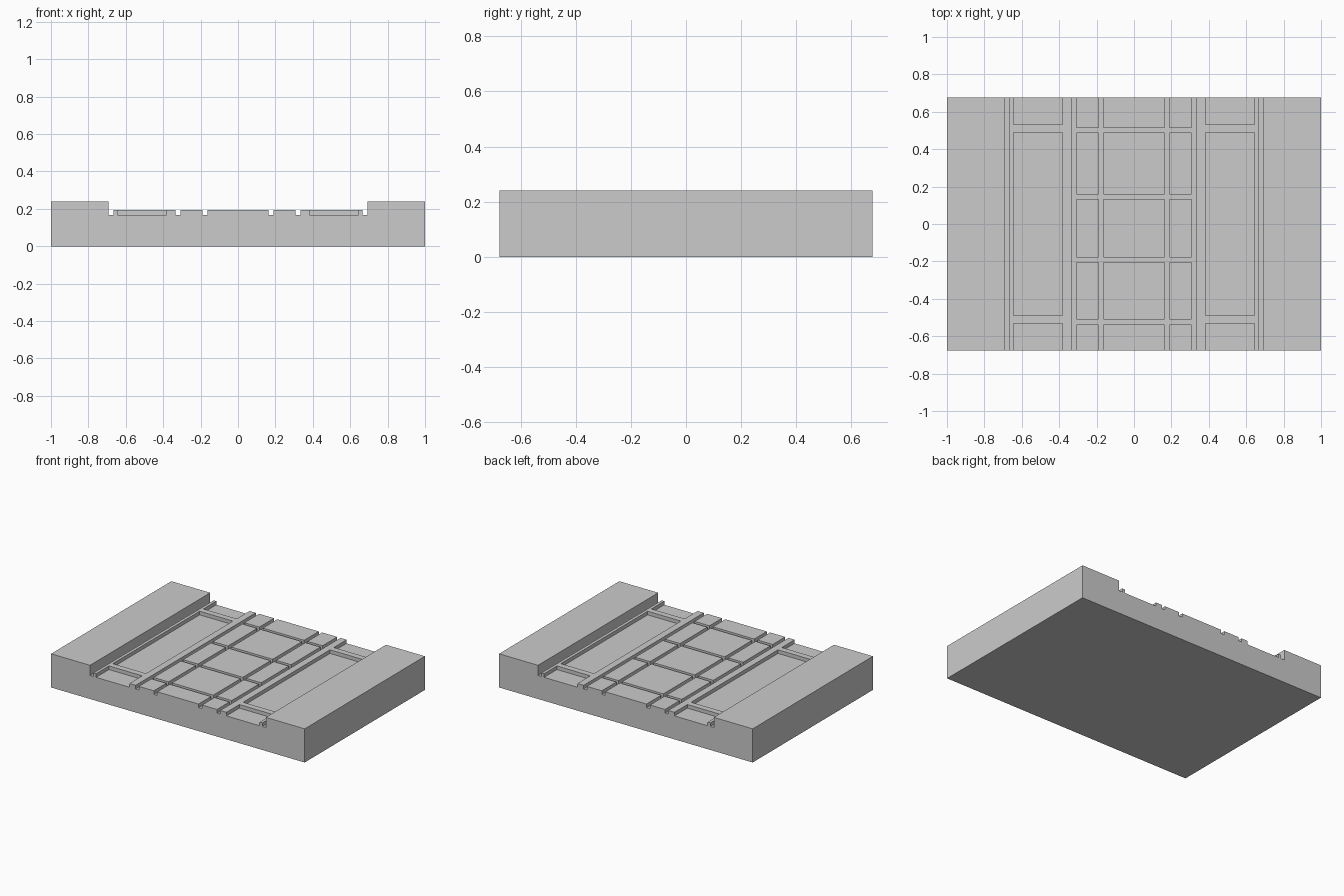
import bpy, bmesh

if "Cube" in bpy.data.objects:
    bpy.data.objects.remove(bpy.data.objects["Cube"])

HALF_Y = 0.677
TOP, DECK, FLOOR = 0.24, 0.193, 0.167


def finish(name, bm):
    bmesh.ops.recalc_face_normals(bm, faces=bm.faces)
    mesh = bpy.data.meshes.new(name)
    bm.to_mesh(mesh)
    bm.free()
    obj = bpy.data.objects.new(name, mesh)
    bpy.context.collection.objects.link(obj)
    return obj


def add_box(bm, x0, x1, y0, y1, z0, z1):
    verts = bmesh.ops.create_cube(bm, size=1)["verts"]
    for v in verts:
        v.co.x = x1 if v.co.x > 0 else x0
        v.co.y = y1 if v.co.y > 0 else y0
        v.co.z = z1 if v.co.z > 0 else z0


# Base: stepped cross-section with raised sides and lengthwise grooves
half = [(1, 0), (1, TOP), (0.693, TOP), (0.693, FLOOR), (0.666, FLOOR), (0.666, DECK)]
for outer, inner in ((0.334, 0.308), (0.190, 0.163)):
    half += [(outer, DECK), (outer, FLOOR), (inner, FLOOR), (inner, DECK)]
profile = half + [(-x, z) for x, z in reversed(half)]
bm = bmesh.new()
face = bm.faces.new([bm.verts.new((x, -HALF_Y, z)) for x, z in profile])
ext = bmesh.ops.extrude_face_region(bm, geom=[face])["geom"]
bmesh.ops.translate(bm, vec=(0, 2 * HALF_Y, 0),
                    verts=[g for g in ext if isinstance(g, bmesh.types.BMVert)])
base = finish("grooved_base", bm)

# Cutter: side pockets (end ones open) and crosswise grooves
bm = bmesh.new()
for x0, x1 in ((-0.645, -0.383), (0.383, 0.645)):
    for y0, y1 in ((-0.8, -0.532), (-0.489, 0.489), (0.532, 0.8)):
        add_box(bm, x0, x1, y0, y1, FLOOR, 0.3)
for y0, y1 in ((-0.536, -0.511), (-0.204, -0.179), (0.133, 0.158), (0.488, 0.512)):
    add_box(bm, -0.32, 0.32, y0, y1, FLOOR, 0.3)
cutter = finish("recess_cutter", bm)
cutter.hide_render = True

mod = base.modifiers.new("recesses", "BOOLEAN")
mod.operation = "DIFFERENCE"
mod.solver = "EXACT"
mod.object = cutter
bpy.context.view_layer.objects.active = base
bpy.ops.object.modifier_apply(modifier=mod.name)
bpy.data.objects.remove(cutter)
